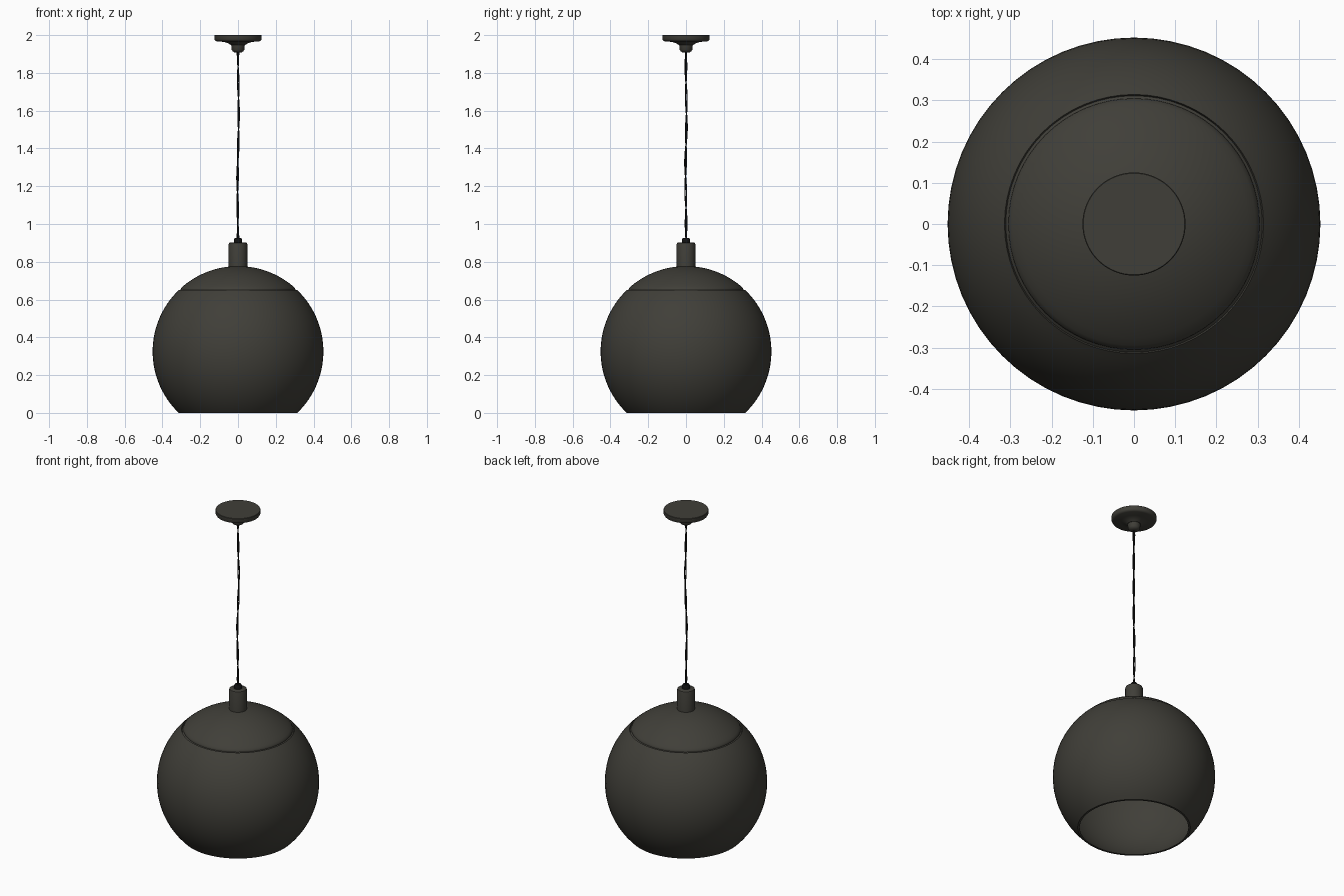
import bpy, math
from math import sin, cos, pi, sqrt

if "Cube" in bpy.data.objects:
    bpy.data.objects.remove(bpy.data.objects["Cube"])


def material(name, rgb):
    m = bpy.data.materials.new(name)
    m.use_nodes = True
    m.diffuse_color = (*rgb, 1)
    bsdf = m.node_tree.nodes["Principled BSDF"]
    bsdf.inputs["Base Color"].default_value = (*rgb, 1)
    bsdf.inputs["Roughness"].default_value = 0.6
    return m


metal = material("dark olive metal", (0.051, 0.049, 0.040))
rubber = material("black rubber", (0.006, 0.006, 0.006))


def lathe(name, profile, mat, sides=64, closed=False):
    """Spin a (radius, height) profile about z; points at radius 0 become poles."""
    verts, rings, faces = [], [], []
    for r, z in profile:
        start = len(verts)
        count = 1 if r == 0 else sides
        verts += [(r * cos(2 * pi * i / sides), r * sin(2 * pi * i / sides), z) for i in range(count)]
        rings.append([start + i % count for i in range(sides)])
    pairs = list(zip(rings, rings[1:] + rings[:1])) if closed else list(zip(rings, rings[1:]))
    for a, b in pairs:
        for i in range(sides):
            j = (i + 1) % sides
            faces.append(list(dict.fromkeys((a[i], a[j], b[j], b[i]))))
    mesh = bpy.data.meshes.new(name)
    mesh.from_pydata(verts, [], faces)
    mesh.materials.append(mat)
    obj = bpy.data.objects.new(name, mesh)
    bpy.context.collection.objects.link(obj)
    bpy.ops.object.select_all(action="DESELECT")
    obj.select_set(True)
    bpy.context.view_layer.objects.active = obj
    bpy.ops.object.shade_smooth_by_angle(angle=math.radians(35))
    return obj


# Globe dimensions
CENTRE, RADIUS, WALL = 0.325, 0.452, 0.008
SEAM = 0.65


def arc(radius, z0, z1, steps):
    """Points on the globe's section from height z0 to z1."""
    a0 = math.asin(max(-1, min(1, (z0 - CENTRE) / radius)))
    a1 = math.asin(max(-1, min(1, (z1 - CENTRE) / radius)))
    angles = [a0 + (a1 - a0) * i / steps for i in range(steps + 1)]
    return [(radius * cos(a), CENTRE + radius * sin(a)) for a in angles]


# Lower globe: thin shell, open at the bottom
lathe("globe_shade", arc(RADIUS, 0, SEAM, 30) + arc(RADIUS - WALL, SEAM - 0.008, 0, 30),
      metal, closed=True)

# Upper cap: rounded lip dropping into the seam
top = CENTRE + RADIUS
cap = [(0.303, SEAM - 0.008), (0.3045, SEAM + 0.002), (0.302, SEAM + 0.009)]
cap += arc(RADIUS, 0.668, top, 14)[:-1] + [(0, top)]
cap += [(0, top - WALL)] + arc(RADIUS - WALL, top - WALL, SEAM - 0.008, 14)[1:]
lathe("shade_cap", cap, metal, closed=True)

# Lamp socket housing and cord grip
lathe("socket_housing", [(0, 0.755), (0.049, 0.755), (0.049, 0.893), (0.047, 0.899),
                         (0.042, 0.902), (0, 0.902)], metal, 32)
lathe("cord_grip", [(0, 0.9), (0.022, 0.9), (0.022, 0.918), (0.016, 0.927),
                    (0, 0.927)], rubber, 20)

# Ceiling canopy with stepped collar
lathe("ceiling_canopy", [(0, 2), (0.123, 2), (0.125, 1.998), (0.125, 1.978), (0.121, 1.971),
                         (0.113, 1.967), (0.075, 1.964), (0.05, 1.956), (0.038, 1.947),
                         (0, 1.947)][::-1], metal)
lathe("canopy_collar", [(0, 1.908), (0.018, 1.908), (0.028, 1.914), (0.034, 1.922),
                        (0.036, 1.95), (0, 1.95)], metal, 32)


# Two loosely twisted cord strands
def strand(name, phase):
    curve = bpy.data.curves.new(name, "CURVE")
    curve.dimensions = "3D"
    curve.bevel_depth = 0.0035
    curve.bevel_resolution = 2
    n = 60
    spline = curve.splines.new("POLY")
    spline.points.add(n)
    for i, p in enumerate(spline.points):
        t = i / n
        sway = sin(pi * t)
        a = phase + 6 * pi * t
        p.co = (0.0035 * cos(a) - 0.004 * sway * sin(2 * pi * t + 0.3),
                0.004 * sin(a) + 0.003 * sway * cos(3 * pi * t),
                0.92 + t * 0.995, 1)
    curve.materials.append(rubber)
    obj = bpy.data.objects.new(name, curve)
    bpy.context.collection.objects.link(obj)


for side, phase in (("first", 0), ("second", pi)):
    strand("cord_strand_" + side, phase)
